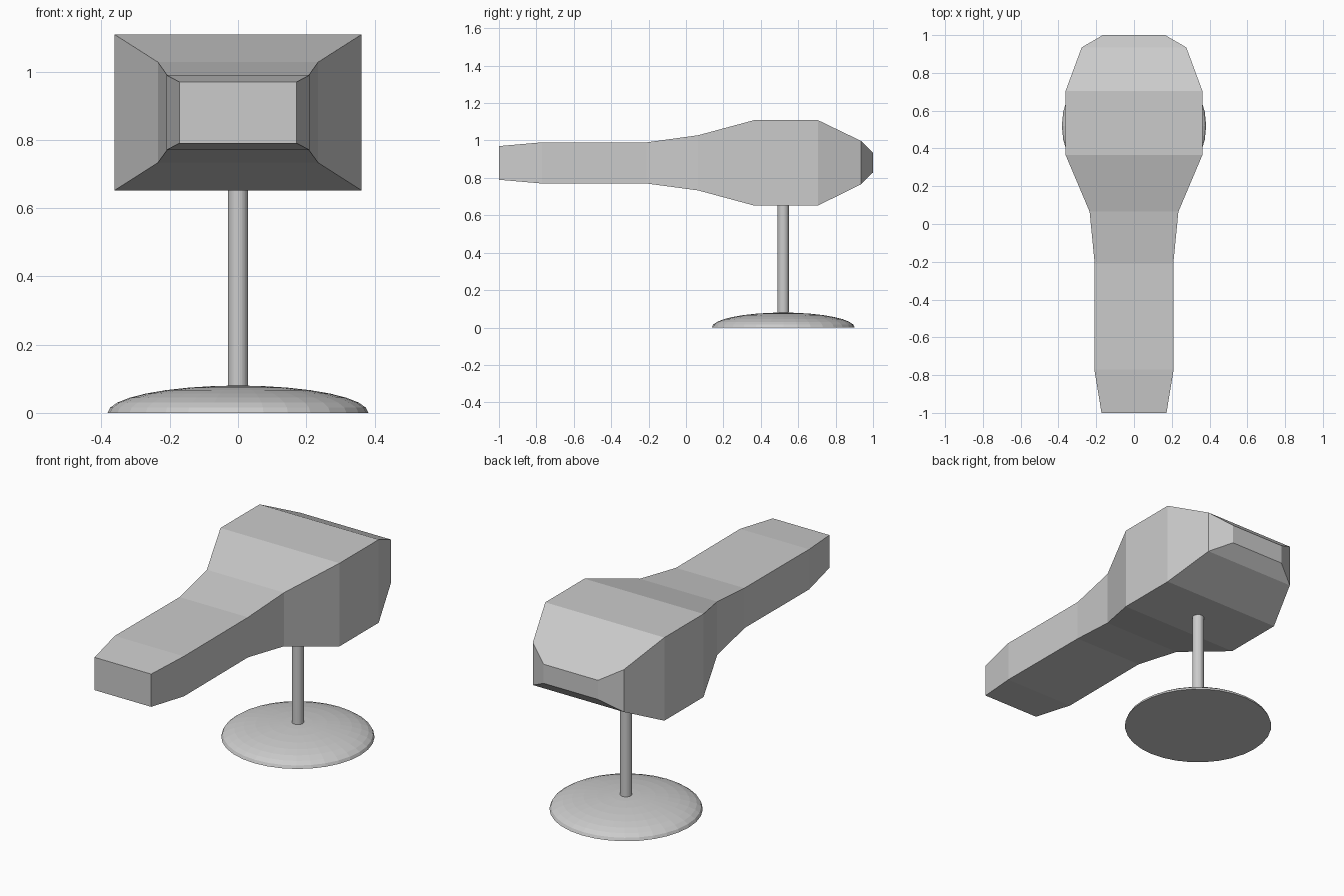
import bpy, bmesh, math

cube = bpy.data.objects.get("Cube")
if cube:
    bpy.data.objects.remove(cube, do_unlink=True)

GREY = (0.6, 0.6, 0.6, 1)
grey = bpy.data.materials.new("plain grey")
grey.use_nodes = True
grey.diffuse_color = GREY
grey.node_tree.nodes["Principled BSDF"].inputs["Base Color"].default_value = GREY

STAND_Y = 0.52


def add_object(name, bm):
    bmesh.ops.recalc_face_normals(bm, faces=bm.faces)
    mesh = bpy.data.meshes.new(name)
    bm.to_mesh(mesh)
    bm.free()
    mesh.materials.append(grey)
    obj = bpy.data.objects.new(name, mesh)
    bpy.context.collection.objects.link(obj)
    return obj


def loft(name, rings):
    """Skin a stack of equal-length rings and cap both ends."""
    bm = bmesh.new()
    loops = [[bm.verts.new(p) for p in ring] for ring in rings]
    for a, b in zip(loops, loops[1:]):
        for i in range(len(a)):
            j = (i + 1) % len(a)
            bm.faces.new((a[i], a[j], b[j], b[i]))
    bm.faces.new(loops[0])
    bm.faces.new(loops[-1])
    return add_object(name, bm)


def circle(radius, z, count=32):
    return [(radius * math.cos(math.tau * i / count),
             STAND_Y + radius * math.sin(math.tau * i / count), z)
            for i in range(count)]


# Handle and head: rectangular sections (y, half width, bottom, top)
sections = [
    (-1.0, 0.172, 0.79, 0.97),
    (-0.77, 0.21, 0.77, 0.99),
    (-0.21, 0.208, 0.77, 0.99),
    (0.065, 0.235, 0.733, 1.028),
    (0.365, 0.362, 0.652, 1.109),
    (0.705, 0.362, 0.652, 1.109),
    (0.935, 0.277, 0.765, 0.998),
    (1.0, 0.165, 0.829, 0.934),
]
loft("body", [[(-w, y, lo), (w, y, lo), (w, y, hi), (-w, y, hi)]
              for y, w, lo, hi in sections])

# Stem reaching from the base into the head
loft("stem", [circle(0.03, 0.02), circle(0.03, 0.70)])

# Shallow half-ellipsoid base with a flat underside
steps = 8
angles = [math.pi / 2 * i / steps for i in range(steps)] + [math.pi / 2 * 0.97]
base = loft("base", [circle(0.382 * math.cos(a), 0.08 * math.sin(a)) for a in angles])

for name in ("stem", "base"):
    obj = bpy.data.objects[name]
    for face in obj.data.polygons:
        face.use_smooth = False
